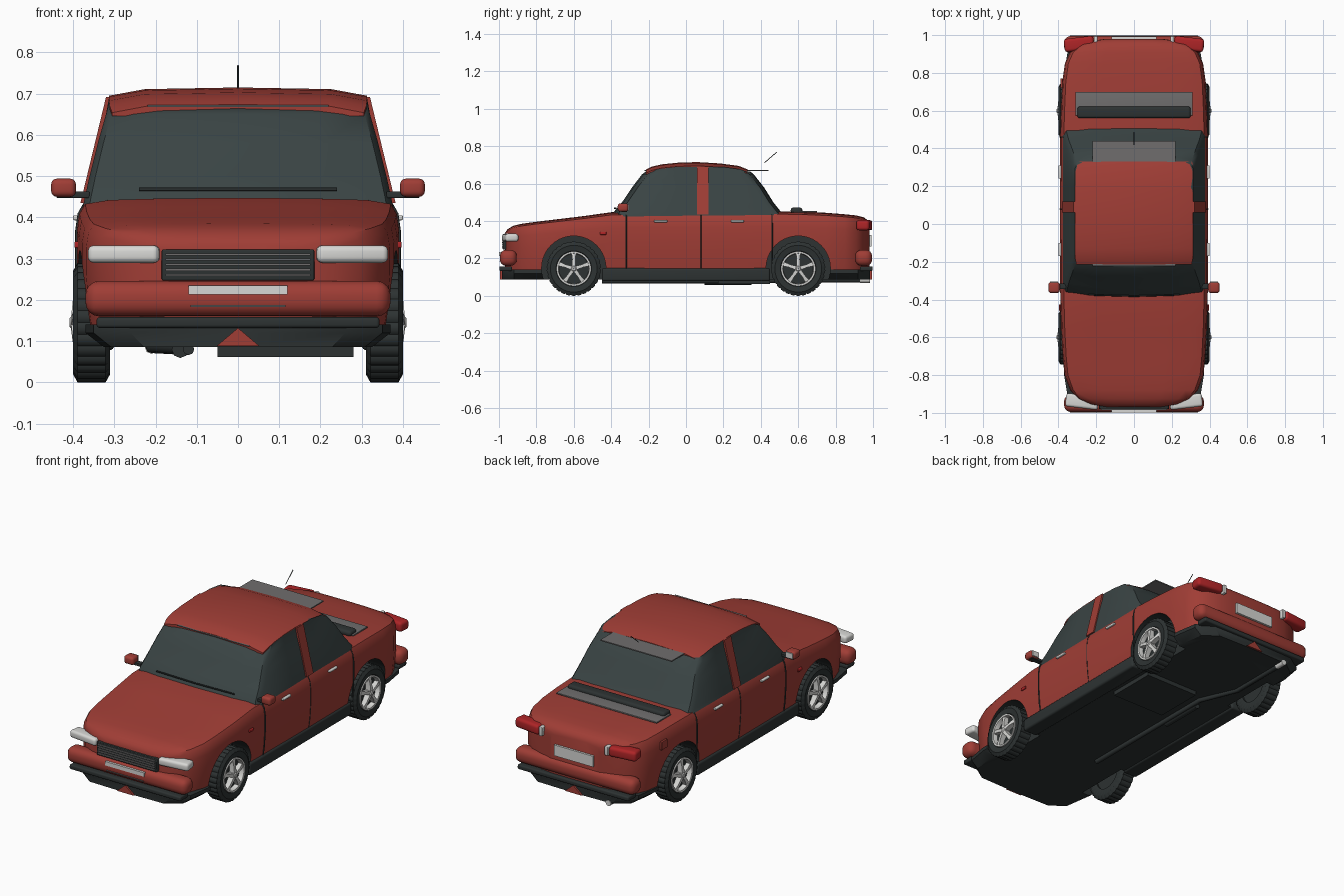
import bpy, bmesh, math
from mathutils import Matrix, Vector

if "Cube" in bpy.data.objects:
    bpy.data.objects.remove(bpy.data.objects["Cube"])


def material(name, rgb):
    m = bpy.data.materials.new(name)
    m.use_nodes = True
    m.diffuse_color = (*rgb, 1)
    bsdf = next(n for n in m.node_tree.nodes if n.type == 'BSDF_PRINCIPLED')
    bsdf.inputs["Base Color"].default_value = (*rgb, 1)
    return m


RED = material("red paint", (0.35, 0.047, 0.036))
GLASS = material("tinted glass", (0.042, 0.058, 0.058))
DARK = material("dark trim", (0.026, 0.032, 0.032))
LIGHT = material("pale chrome", (0.68, 0.68, 0.66))
GREY = material("grey panel", (0.16, 0.155, 0.155))
LAMP = material("tail lamp red", (0.42, 0.018, 0.02))
SIDES = (("left", 1), ("right", -1))
ENDS = (("front", -1), ("rear", 1))


def finish(name, bm, *mats):
    bmesh.ops.recalc_face_normals(bm, faces=bm.faces)
    me = bpy.data.meshes.new(name)
    bm.to_mesh(me)
    bm.free()
    ob = bpy.data.objects.new(name, me)
    bpy.context.collection.objects.link(ob)
    for m in mats:
        me.materials.append(m)
    return ob


def loft(name, rings, *mats, wrap=False):
    """Skin closed rings of points, capped at both ends unless wrapped."""
    bm = bmesh.new()
    vs = [[bm.verts.new(p) for p in r] for r in rings]
    n = len(vs[0])
    for a, b in zip(vs, vs[1:] + vs[:1] if wrap else vs[1:]):
        for i in range(n):
            bm.faces.new((a[i], a[(i + 1) % n], b[(i + 1) % n], b[i]))
    if not wrap:
        bm.faces.new(vs[0])
        bm.faces.new(vs[-1])
    return finish(name, bm, *mats)


def mirrored(half):
    """Complete a half outline that starts and ends on the centre plane."""
    return half + [(-x, y, z) for x, y, z in reversed(half) if x > 1e-6]


def box(name, lo, hi, mat, bevel=0.0, turn=0.0):
    lo, hi = Vector(lo), Vector(hi)
    bm = bmesh.new()
    bmesh.ops.create_cube(bm, size=1)
    bmesh.ops.scale(bm, vec=hi - lo, verts=bm.verts)
    if bevel:
        bmesh.ops.bevel(bm, geom=bm.edges[:], offset=bevel, segments=4, profile=0.5, affect='EDGES')
    bm.transform(Matrix.Translation((lo + hi) / 2) @ Matrix.Rotation(turn, 4, 'Z'))
    return finish(name, bm, mat)


def side_box(name, s, x, y, z, mat, bevel=0.0, turn=0.0):
    xs = sorted((s * x[0], s * x[1]))
    return box(name, (xs[0], y[0], z[0]), (xs[1], y[1], z[1]), mat, bevel, turn)


def lathe(name, profile, centre, s, mat, segs=40, tread=0.0):
    """Spin (offset, radius) pairs about the x axis."""
    rings = []
    for i in range(segs):
        a = math.tau * i / segs
        ring = []
        for o, r in profile:
            r -= tread if i % 4 == 0 and r > 0.14 else 0
            ring.append((centre[0] + s * o, centre[1] + r * math.cos(a), centre[2] + r * math.sin(a)))
        rings.append(ring)
    return loft(name, rings, mat, wrap=True)


def tube(name, pts, radius, mat):
    cu = bpy.data.curves.new(name, 'CURVE')
    cu.dimensions = '3D'
    cu.bevel_depth, cu.bevel_resolution, cu.use_fill_caps = radius, 2, True
    sp = cu.splines.new('POLY')
    sp.points.add(len(pts) - 1)
    for p, co in zip(sp.points, pts):
        p.co = (*co, 1)
    cu.materials.append(mat)
    ob = bpy.data.objects.new(name, cu)
    bpy.context.collection.objects.link(ob)


# Lower body: stations of length position, half width and crown height
SECTION = ((0.96, 0), (0.985, 0.22), (1, 0.5), (1, 0.75), (0.985, 0.88), (0.95, 0.955), (0.8, 0.985), (0.45, 0.997))


def section(y, w, top, base=0.125):
    h = top - base
    return [(0, y, base)] + [(w * a, y, base + h * f) for a, f in SECTION] + [(0, y, top)]


STATIONS = ((-0.968, 0.15, 0.335), (-0.955, 0.23, 0.355), (-0.925, 0.295, 0.374), (-0.88, 0.338, 0.385),
            (-0.8, 0.368, 0.396), (-0.7, 0.378, 0.408), (-0.55, 0.386, 0.426), (-0.4, 0.39, 0.447),
            (-0.32, 0.391, 0.447), (0.08, 0.393, 0.447), (0.46, 0.391, 0.452), (0.6, 0.387, 0.45),
            (0.75, 0.38, 0.444), (0.85, 0.366, 0.436), (0.91, 0.338, 0.43), (0.95, 0.285, 0.42),
            (0.97, 0.22, 0.405), (0.98, 0.15, 0.385))
body = loft("body", [mirrored(section(*s)) for s in STATIONS], RED, DARK)

# Underbody with tapered lower edge
PLAN = ((0, -0.985), (0.26, -0.98), (0.35, -0.92), (0.37, -0.8), (0.37, 0.8), (0.35, 0.92), (0.26, 0.98), (0, 0.985))
under = loft("underbody", [mirrored([(x * k, y, z) for x, y in PLAN])
                           for k, z in ((0.88, 0.086), (1, 0.12), (1, 0.14))], DARK, DARK)

# Wheel arches cut through body and underbody
for end, e in ENDS:
    for side, s in SIDES:
        bm = bmesh.new()
        bmesh.ops.create_cone(bm, cap_ends=True, segments=40, radius1=0.172, radius2=0.172, depth=0.2)
        bm.transform(Matrix.Translation((s * 0.38, e * 0.6, 0.148)) @ Matrix.Rotation(math.pi / 2, 4, 'Y'))
        for f in bm.faces:
            f.material_index = 1
        cutter = finish("arch_cutter", bm, RED, DARK)
        cutter.hide_render = True
        for ob in (body, under):
            mod = ob.modifiers.new("arch", 'BOOLEAN')
            mod.operation, mod.solver, mod.object = 'DIFFERENCE', 'EXACT', cutter
            bpy.context.view_layer.objects.active = ob
            bpy.ops.object.modifier_apply(modifier=mod.name)
        bpy.data.objects.remove(cutter)

# Glasshouse: rings of height, half width, front and rear position
LEVELS = ((0.42, 0.377, -0.365, 0.52), (0.45, 0.371, -0.355, 0.495), (0.5, 0.36, -0.312, 0.455),
          (0.58, 0.34, -0.258, 0.405), (0.65, 0.32, -0.205, 0.35))


def glass_ring(z, w, f, r, lift=0.0):
    return mirrored([(0, f - 0.03, z), (w * 0.6, f - 0.022, z), (w * 0.96, f, z), (w, f + 0.03, z + lift / 2),
                     (w, -0.05, z + lift), (w, 0.2, z + lift), (w, r - 0.04, z + lift / 2),
                     (w * 0.96, r - 0.01, z), (w * 0.6, r + 0.008, z), (0, r + 0.012, z)])


loft("windows", [glass_ring(*v) for v in LEVELS] + [glass_ring(0.664, 0.313, -0.185, 0.332, 0.025)], GLASS)

# Roof
ROOF = ((-0.215, 0.305, 0.674), (-0.185, 0.311, 0.69), (-0.13, 0.313, 0.703), (-0.04, 0.313, 0.712),
        (0.06, 0.313, 0.715), (0.18, 0.313, 0.708), (0.28, 0.312, 0.695), (0.33, 0.308, 0.676))
loft("roof", [mirrored([(0, y, z - 0.028), (w, y, z - 0.028), (w, y, z - 0.02), (w * 0.72, y, z - 0.004), (0, y, z)])
              for y, w, z in ROOF], RED)
box("windscreen_top_strip", (-0.22, -0.222, 0.668), (0.22, -0.205, 0.672), GREY)
box("rear_roof_panel", (-0.22, 0.32, 0.667), (0.22, 0.44, 0.673), GREY)
tube("aerial", [(0, 0.42, 0.712), (0, 0.485, 0.768)], 0.002, DARK)
tube("wiper", [(-0.24, -0.375, 0.468), (0, -0.382, 0.468), (0.24, -0.375, 0.468)], 0.004, DARK)

# Rear deck shelf and bar
box("rear_shelf", (-0.31, 0.575, 0.446), (0.31, 0.7, 0.454), GREY, 0.002)
box("rear_deck_bar", (-0.3, 0.56, 0.44), (0.3, 0.622, 0.472), DARK, 0.014)

for side, s in SIDES:
    # Door pillars, seams, handles, sill
    loft(side + "_door_pillar", [[(s * (x + dx), y, z) for x, z in ((0.378, 0.435), (0.316, 0.692))
                                  for dx, y in (((-0.01, 0.06), (0.004, 0.06)) if z < 0.5 else ((0.004, 0.06), (-0.01, 0.06)))],
                                 [(s * (x + dx), y, z) for x, z in ((0.378, 0.435), (0.316, 0.692))
                                  for dx, y in (((-0.01, 0.12), (0.004, 0.12)) if z < 0.5 else ((0.004, 0.12), (-0.01, 0.12)))]], RED)
    for i, (y, w) in enumerate(((-0.32, 0.391), (0.08, 0.393), (0.46, 0.391))):
        tube(f"{side}_door_seam_{i}", [(s * x, a, z) for x, a, z in section(y, w, 0.447)[1:7]],
             0.002 if i == 1 else 0.004, DARK)
    for i, y in enumerate((-0.135, 0.275)):
        side_box(f"{side}_door_handle_{i}", s, (0.385, 0.4), (y - 0.035, y + 0.035), (0.393, 0.405), LIGHT, 0.004)
    side_box(side + "_sill", s, (0.3, 0.388), (-0.45, 0.45), (0.078, 0.148), DARK, 0.012)
    side_box(side + "_side_marker", s, (0.38, 0.397), (-0.46, -0.425), (0.326, 0.342), LAMP, 0.004)
    # Mirrors
    side_box(side + "_mirror_arm", s, (0.36, 0.46 - 0.02), (-0.345, -0.315), (0.447, 0.463), DARK, 0.003)
    side_box(side + "_mirror", s, (0.393, 0.453), (-0.365, -0.308), (0.45, 0.494), RED, 0.014)
    side_box(side + "_mirror_glass", s, (0.402, 0.444), (-0.31, -0.304), (0.457, 0.487), LIGHT)
    # Lamps
    side_box(side + "_headlamp", s, (0.188, 0.362), (-0.975, -0.905), (0.29, 0.332), LIGHT, 0.014, s * 0.12)
    side_box(side + "_tail_lamp", s, (0.212, 0.37), (0.918, 0.988), (0.35, 0.405), LAMP, 0.016, -s * 0.12)
    side_box(side + "_reversing_lamp", s, (0.193, 0.213), (0.95, 0.995), (0.352, 0.402), LIGHT, 0.004)
box("fuel_flap", (-0.39, 0.72, 0.345), (-0.378, 0.77, 0.39), RED, 0.002)

# Bumpers, lower lips and centre wedges
for end, e in ENDS:
    def end_box(name, w, y, z, mat, bevel=0.0):
        ys = sorted((e * y[0], e * y[1]))
        return box(end + name, (-w, ys[0], z[0]), (w, ys[1], z[1]), mat, bevel)
    end_box("_bumper", 0.37, (0.905, 0.995), (0.16, 0.246), RED, 0.034)
    end_box("_lower_lip", 0.343, (0.93, 0.998), (0.132, 0.158), DARK, 0.008)
    loft(end + "_wedge", [[(-0.052, e * y, 0.088), (0.052, e * y, 0.088), (0, e * y, 0.132)] for y in (0.97, 0.994)], RED)
box("front_plate", (-0.12, -0.999, 0.213), (0.12, -0.98, 0.235), LIGHT)
box("front_bumper_line", (-0.115, -0.998, 0.183), (0.115, -0.98, 0.187), GREY)
box("rear_plate", (-0.12, 0.97, 0.265), (0.12, 0.992, 0.325), LIGHT)

# Grille
box("grille", (-0.185, -0.98, 0.247), (0.185, -0.93, 0.322), DARK, 0.004)
for i in range(5):
    z = 0.258 + i * 0.0125
    box(f"grille_slat_{i}", (-0.176, -0.985, z), (0.176, -0.975, z + 0.005), GREY)

# Wheels
TYRE = ((0.03, 0.086), (0.04, 0.095), (0.045, 0.125), (0.034, 0.145), (-0.034, 0.145), (-0.045, 0.125), (-0.04, 0.086))
RIM = ((0.032, 0.08), (0.044, 0.083), (0.044, 0.092), (-0.02, 0.092), (-0.02, 0.08))
for end, e in ENDS:
    for side, s in SIDES:
        c = (s * 0.355, e * 0.6, 0.145)
        name = f"{end}_{side}_"
        lathe(name + "tyre", TYRE, c, s, DARK, 120, 0.005)
        lathe(name + "rim", RIM, c, s, LIGHT)
        lathe(name + "wheel_well", ((-0.03, 0.001), (-0.03, 0.09), (0.018, 0.09), (0.018, 0.001)), c, s, DARK)
        lathe(name + "hub", ((0.01, 0.001), (0.01, 0.02), (0.046, 0.018), (0.054, 0.01), (0.054, 0.001)), c, s, LIGHT, 20)
        for k in range(5):
            turn = Matrix.Translation(c) @ Matrix.Rotation(math.tau * k / 5, 4, 'X')
            rings = [[turn @ Vector((s * x, y, r)) for x, y in ((o, -w), (o, w), (0.015, w), (0.015, -w))]
                     for r, w, o in ((0.01, 0.01, 0.05), (0.05, 0.008, 0.046), (0.084, 0.012, 0.04))]
            loft(f"{name}spoke_{k}", rings, LIGHT)

# Underside tank and exhaust
box("fuel_tank", (-0.05, 0.17, 0.062), (0.28, 0.45, 0.095), DARK)
tube("exhaust_pipe", [(-0.12, -0.45, 0.08), (-0.12, 0.4, 0.08), (-0.21, 0.6, 0.085), (-0.21, 0.94, 0.085)], 0.014, DARK)
tube("exhaust_silencer", [(-0.14, 0.1, 0.08), (-0.14, 0.35, 0.08)], 0.021, DARK)
tube("exhaust_tip", [(-0.21, 0.93, 0.085), (-0.21, 0.985, 0.085)], 0.016, LIGHT)

# Smooth shading with sharp edges kept
for ob in bpy.context.collection.objects:
    if ob.type == 'MESH':
        bpy.ops.object.select_all(action='DESELECT')
        ob.select_set(True)
        bpy.context.view_layer.objects.active = ob
        bpy.ops.object.shade_smooth_by_angle(angle=math.radians(38))
